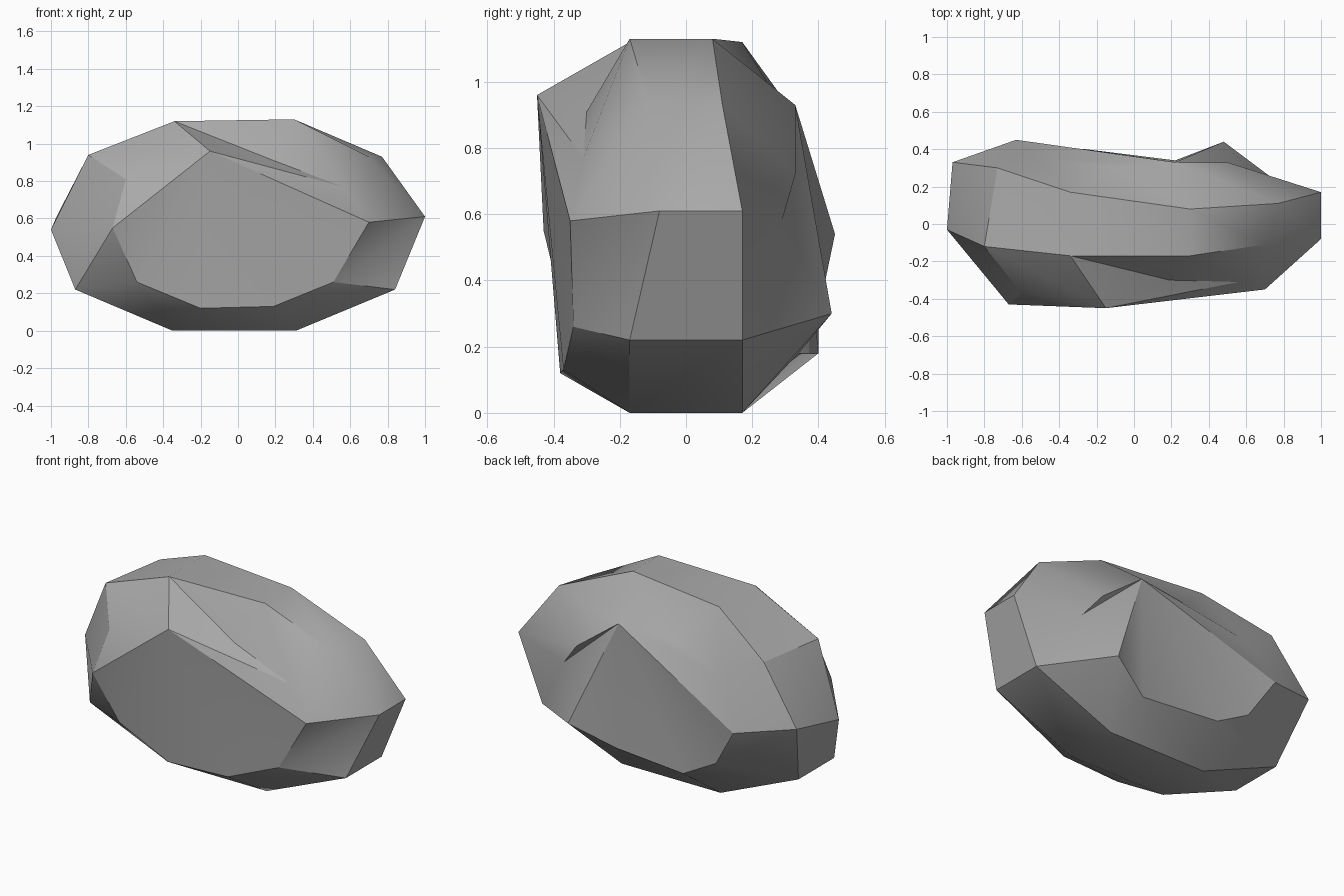
import bpy
import bmesh
import math

old_cube = bpy.data.objects.get("Cube")
if old_cube:
    bpy.data.objects.remove(old_cube, do_unlink=True)


def make_material(name, colour):
    """One flat colour, shown in the viewport and in renders."""
    material = bpy.data.materials.new(name)
    material.use_nodes = True
    material.diffuse_color = colour
    shader = next(n for n in material.node_tree.nodes if n.type == "BSDF_PRINCIPLED")
    shader.inputs["Base Color"].default_value = colour
    shader.inputs["Roughness"].default_value = 0.9
    return material


def add_ring(bm, points):
    return [bm.verts.new(point) for point in points]


def bridge(bm, first, second, lean_forward):
    """Join two rings with triangles, all diagonals leaning the same way."""
    count = len(first)
    for i in range(count):
        j = (i + 1) % count
        if lean_forward:
            triangles = ((first[i], first[j], second[i]), (first[j], second[j], second[i]))
        else:
            triangles = ((first[i], first[j], second[j]), (first[i], second[j], second[i]))
        for triangle in triangles:
            bm.faces.new(triangle)


def fan_cap(bm, ring, apex):
    """Close a ring with triangles spreading from one of its corners."""
    count = len(ring)
    for step in range(1, count - 1):
        bm.faces.new((ring[apex], ring[(apex + step) % count], ring[(apex + step + 1) % count]))


# Waist of the boulder: one ten-sided outline (x, z) at two uneven depths
outline = [(-.35, 0), (.31, 0), (.84, .22), (1, .61), (.7, .93),
           (.3, 1.13), (-.34, 1.12), (-.8, .94), (-1, .54), (-.87, .22)]
front_depth = [-.17, -.17, -.17, -.08, -.11, -.17, -.17, -.12, -.03, -.17]
back_depth = [.17, .17, .17, .17, .11, .08, .17, .3, .33, .17]
front_waist = [(x, y, z) for (x, z), y in zip(outline, front_depth)]
back_waist = [(x, y, z) for (x, z), y in zip(outline, back_depth)]

# The back waist is skewed at its upper corners and one side
for corner in (4, 7):
    x, y, z = back_waist[corner]
    back_waist[corner] = (x + .07, y, z)
back_waist[8] = (-.97, .33, .61)

# Chipped rims of the front and back faces
front_rim = [(-.2, -.38, .12), (.19, -.37, .13), (.51, -.34, .26), (.7, -.35, .58),
             (.56, -.31, .77), (.19, -.3, .91), (-.15, -.45, .96), (-.6, -.37, .81),
             (-.67, -.43, .55), (-.54, -.36, .26)]
back_rim = [(-.26, .4, .18), (.22, .34, .18), (.48, .44, .3), (.61, .29, .58),
            (.5, .33, .72), (.22, .33, .93), (-.12, .3, .91), (-.5, .35, .8),
            (-.63, .45, .54), (-.48, .4, .3)]

# Boulder body
bm = bmesh.new()
rings = [add_ring(bm, ring) for ring in (front_rim, front_waist, back_waist, back_rim)]
for index in range(len(rings) - 1):
    bridge(bm, rings[index], rings[index + 1], lean_forward=False)
fan_cap(bm, rings[0], apex=6)
fan_cap(bm, rings[-1], apex=5)
bmesh.ops.recalc_face_normals(bm, faces=bm.faces)

mesh = bpy.data.meshes.new("boulder")
bm.to_mesh(mesh)
bm.free()
boulder = bpy.data.objects.new("boulder", mesh)
bpy.context.collection.objects.link(boulder)
mesh.materials.append(make_material("stone grey", (.4, .4, .4, 1)))

# Soft facets with crisp ridges
bpy.ops.object.select_all(action="DESELECT")
boulder.select_set(True)
bpy.context.view_layer.objects.active = boulder
bpy.ops.object.shade_smooth_by_angle(angle=math.radians(30))
